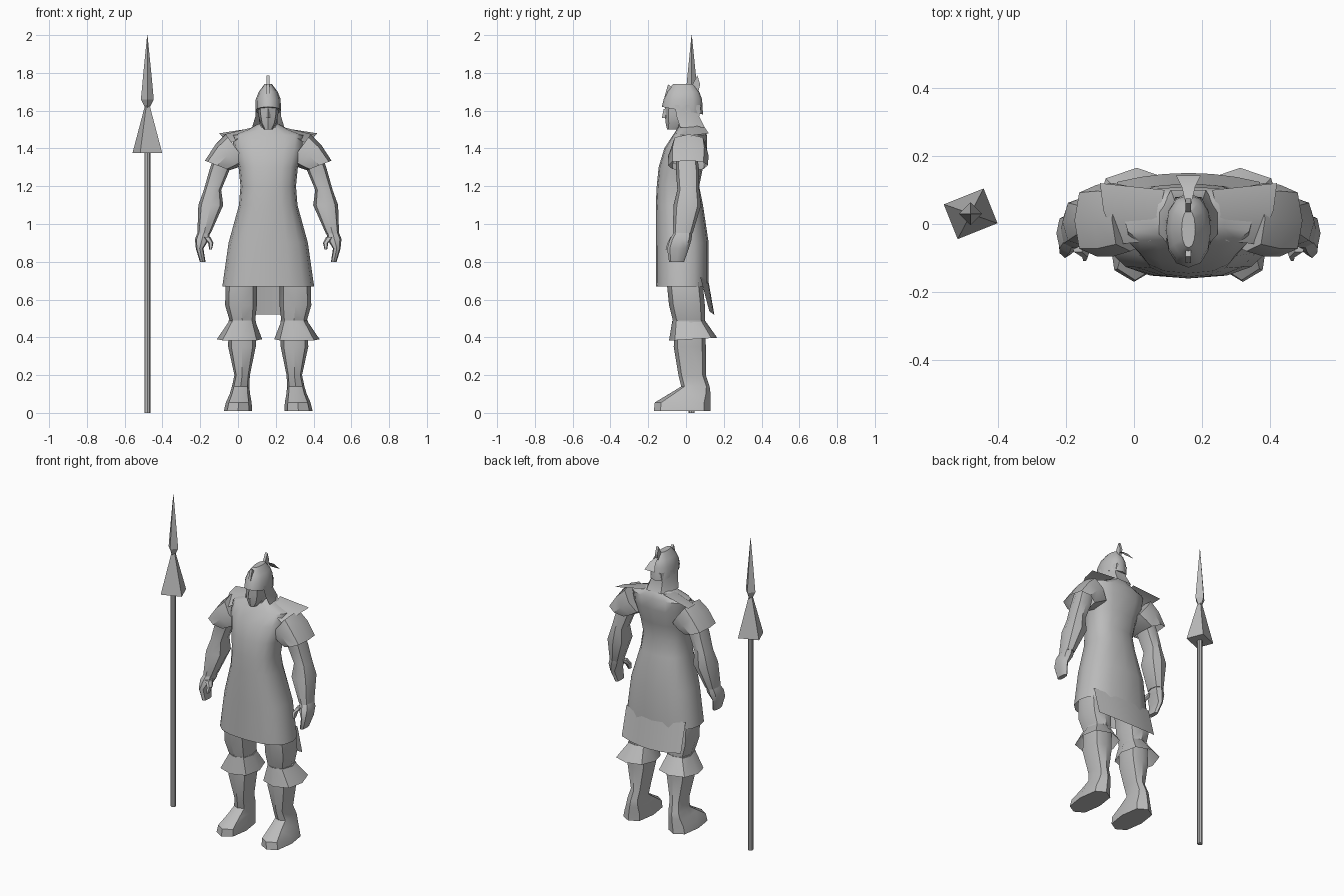
import bpy
import bmesh
from math import cos, sin, pi, radians, copysign
from mathutils import Vector

old = bpy.data.objects.get("Cube")
if old:
    bpy.data.objects.remove(old, do_unlink=True)

# Main landmarks of the figure
BODY = Vector((0.16, 0, 0))
SPEAR = Vector((-0.48, 0.03, 0))
HEM, WAIST, CHEST, COLLAR, BROW, CROWN = 0.67, 1.2, 1.4, 1.5, 1.6, 1.74
CUFF, KNEE = 0.39, 0.49

grey = bpy.data.materials.new("plain_grey")
grey.use_nodes = True
colour = (0.5, 0.5, 0.5, 1)
grey.diffuse_color = colour
grey.node_tree.nodes["Principled BSDF"].inputs["Base Color"].default_value = colour


def rounded(value, power):
    """Signed power, used to square off a circle."""
    return copysign(abs(value) ** power, value) if abs(value) > 0.001 else 0


def ring(z, half, front=None, back=None, mid=0, tilt_x=0, tilt_y=0):
    """Cross-section at height z; depth equals width unless given."""
    front = -half if front is None else front
    back = half if back is None else back
    depth, centre = (back - front) / 2, (back + front) / 2

    def point(u, v):
        return (mid + half * u, centre + depth * v, z + tilt_x * u + tilt_y * v)
    return point


def surface(name, rows, wrap=True, caps=(True, True), side=1, origin=BODY, angle=40):
    """Skin rows of points; side=-1 mirrors the part across the body."""
    bm = bmesh.new()
    grid = [[bm.verts.new((x * side, y, z)) for x, y, z in row] for row in rows]
    count = len(rows[0])
    for low, high in zip(grid, grid[1:]):
        for i in range(count if wrap else count - 1):
            j = (i + 1) % count
            bm.faces.new((low[i], low[j], high[j], high[i]))
    for row, wanted in zip((grid[0], grid[-1]), caps):
        if wanted:
            bm.faces.new(row)
    bmesh.ops.recalc_face_normals(bm, faces=bm.faces)
    mesh = bpy.data.meshes.new(name)
    bm.to_mesh(mesh)
    bm.free()
    mesh.materials.append(grey)
    obj = bpy.data.objects.new(name, mesh)
    obj.location = origin
    bpy.context.collection.objects.link(obj)
    bpy.ops.object.select_all(action="DESELECT")
    obj.select_set(True)
    bpy.context.view_layer.objects.active = obj
    bpy.ops.object.shade_smooth_by_angle(angle=radians(angle))
    return obj


def loft(name, *rings, sides=8, power=0.8, phase=0, **options):
    """Join cross-sections into one tube of the given roundness."""
    angles = [phase + 2 * pi * i / sides for i in range(sides)]
    outline = [(rounded(cos(a), power), rounded(sin(a), power)) for a in angles]
    rows = [[section(u, v) for u, v in outline] for section in rings]
    return surface(name, rows, **options)


def sheet(name, rows, side=1):
    return surface(name, rows, wrap=False, caps=(False, False), side=side)


# Long tunic, open at the hem
loft("tunic",
     ring(z=HEM, half=0.243, front=-0.16, back=0.12),
     ring(z=0.9, half=0.21, front=-0.16, back=0.12),
     ring(z=1.1, half=0.155, front=-0.16, back=0.09),
     ring(z=WAIST, half=0.147, front=-0.155, back=0.07),
     ring(z=1.3, half=0.157, front=-0.145, back=0.09),
     ring(z=CHEST, half=0.185, front=-0.115, back=0.11),
     ring(z=1.47, half=0.19, front=-0.07, back=0.11),
     ring(z=COLLAR, half=0.11, front=-0.05, back=0.1),
     ring(z=COLLAR + 0.03, half=0.055, front=-0.03, back=0.08),
     caps=(False, True), sides=16)

# Rear flap hanging below the hem
across = [0.07 * k for k in range(-3, 4)]
sheet("rear_flap", [
    [(x, 0.115 - 0.9 * x * x, HEM + 0.05) for x in across],
    [(x, 0.15 - 0.6 * x * x, 0.52 + 0.4 * x * x) for x in across]])

# Neck and face
loft("neck", ring(z=CHEST, half=0.05), ring(z=BROW, half=0.05))
loft("face",
     ring(z=COLLAR, half=0.022, front=-0.1, back=-0.03),
     ring(z=COLLAR + 0.035, half=0.043, front=-0.108, back=0.03),
     ring(z=BROW - 0.02, half=0.053, front=-0.112, back=0.05),
     ring(z=BROW + 0.06, half=0.055, front=-0.11, back=0.06))
loft("nose",
     ring(z=BROW - 0.04, half=0.014, front=-0.128, back=-0.09),
     ring(z=BROW + 0.01, half=0.007, front=-0.118, back=-0.09),
     sides=4, power=1)

# Helmet with a two-horned crest, rear plume and neck guard
loft("helmet",
     ring(z=BROW, half=0.067, front=-0.128, back=0.09, tilt_y=-0.02),
     ring(z=BROW + 0.06, half=0.066, front=-0.118, back=0.085),
     ring(z=BROW + 0.1, half=0.05, front=-0.1, back=0.07),
     ring(z=CROWN, half=0.02, front=-0.07, back=0.04),
     sides=12, power=0.9)
crest = [(-0.115, -0.07), (-0.095, 0), (-0.07, -0.02), (0, 0),
         (0.035, 0), (0.06, 0.047), (0.075, 0), (0.06, -0.06)]
surface("crest", [[(x, y, CROWN + rise) for y, rise in crest]
                  for x in (-0.008, 0.008)], angle=20)


def plume_row(half, y, z):
    return [(-half, y, z), (half, y, z)]


sheet("plume", [plume_row(half=0.008, y=0.06, z=CROWN - 0.02),
                plume_row(half=0.02, y=0.11, z=CROWN - 0.04),
                plume_row(half=0.036, y=0.142, z=CROWN - 0.08)])


def guard_row(half, front, back, z):
    """Open U of points wrapping the back of the neck."""
    middle = (front + back) / 2
    right = [(half, front, z), (half, middle, z), (half * 0.6, back, z)]
    return [(-x, y, height) for x, y, height in right] + right[::-1]


sheet("neck_guard", [guard_row(half=0.064, front=-0.06, back=0.08, z=BROW + 0.03),
                     guard_row(half=0.068, front=-0.05, back=0.07, z=BROW - 0.03),
                     guard_row(half=0.086, front=-0.03, back=0.1, z=COLLAR + 0.01)])

for side, word in ((1, "left"), (-1, "right")):
    # Shoulder plate and flared short sleeve
    sheet(word + "_shoulder_plate", [
        [(0.07, 0.1, COLLAR + 0.01), (0.26, 0.12, COLLAR - 0.02)],
        [(0.09, 0.02, COLLAR + 0.01), (0.25, 0.04, COLLAR - 0.03)],
        [(0.11, -0.05, COLLAR - 0.02), (0.21, -0.06, COLLAR - 0.08)]], side)
    loft(word + "_sleeve",
         ring(z=CHEST, mid=0.17, half=0.055, front=-0.08, back=0.11, tilt_x=0.075),
         ring(z=1.36, mid=0.22, half=0.06, front=-0.095, back=0.12, tilt_x=0.06),
         ring(z=1.31, mid=0.27, half=0.065, front=-0.095, back=0.115, tilt_x=0.025),
         caps=(True, False), side=side, power=0.7)

    # Arm, swelling at the forearm and tapering into the wrist
    loft(word + "_arm",
         ring(z=CHEST, mid=0.22, half=0.055),
         ring(z=1.28, mid=0.26, half=0.053, back=0.07),
         ring(z=WAIST - 0.02, mid=0.295, half=0.046, back=0.07),
         ring(z=1.1, mid=0.304, half=0.066, back=0.08),
         ring(z=0.95, mid=0.34, half=0.035, front=-0.07),
         side=side)

    # Hand with curled fingers and a separate thumb
    loft(word + "_hand",
         ring(z=0.96, mid=0.34, half=0.032, front=-0.06),
         ring(z=0.92, mid=0.35, half=0.038, front=-0.085, back=0.03),
         ring(z=0.87, mid=0.363, half=0.02, front=-0.1, back=0.015),
         ring(z=0.8, mid=0.347, half=0.015, front=-0.09, back=-0.01),
         side=side)
    loft(word + "_thumb",
         ring(z=0.93, mid=0.325, half=0.02, front=-0.085, back=-0.03),
         ring(z=0.9, mid=0.304, half=0.014, front=-0.1, back=-0.06),
         ring(z=0.865, mid=0.305, half=0.007, front=-0.11, back=-0.08),
         side=side, sides=6)

    # Baggy trousers ending in a flared cuff
    loft(word + "_trouser",
         ring(z=0.8, mid=0.11, half=0.095, front=-0.11),
         ring(z=HEM, mid=0.143, half=0.083, front=-0.1, back=0.09),
         ring(z=0.57, mid=0.144, half=0.084, front=-0.09, back=0.1),
         ring(z=KNEE, mid=0.137, half=0.068, front=-0.07, back=0.1),
         side=side)
    loft(word + "_cuff",
         ring(z=KNEE, mid=0.137, half=0.067, front=-0.072, back=0.1),
         ring(z=CUFF, mid=0.152, half=0.12, front=-0.09, back=0.165, tilt_y=0.008),
         caps=(True, False), side=side)

    # Boot shaft and foot
    loft(word + "_boot",
         ring(z=KNEE, mid=0.138, half=0.072, front=-0.06, back=0.1),
         ring(z=0.35, mid=0.139, half=0.073, front=-0.065, back=0.105),
         ring(z=0.2, mid=0.138, half=0.041, front=-0.04, back=0.105),
         ring(z=0.14, mid=0.146, half=0.046, front=-0.025, back=0.125),
         ring(z=0.1, mid=0.15, half=0.054, front=-0.09, back=0.13),
         ring(z=0.055, mid=0.156, half=0.068, front=-0.165, back=0.13),
         ring(z=0.01, mid=0.16, half=0.075, front=-0.17, back=0.13),
         side=side, power=0.75)

# Spear: shaft, flat-sided collar and pointed head
loft("spear_shaft", ring(z=0, half=0.016), ring(z=CHEST, half=0.016),
     origin=SPEAR, power=1)
collar = loft("spear_collar",
              ring(z=1.375, half=0.063, front=-0.055, back=0.055),
              ring(z=1.635, half=0.008),
              origin=SPEAR, sides=4, power=0, phase=pi / 4, angle=20)
collar.rotation_euler.z = 0.38
loft("spear_head",
     ring(z=1.615, half=0.012), ring(z=1.66, half=0.034),
     ring(z=1.8, half=0.021), ring(z=2, half=0.001),
     origin=SPEAR, sides=4, power=1, angle=20)
